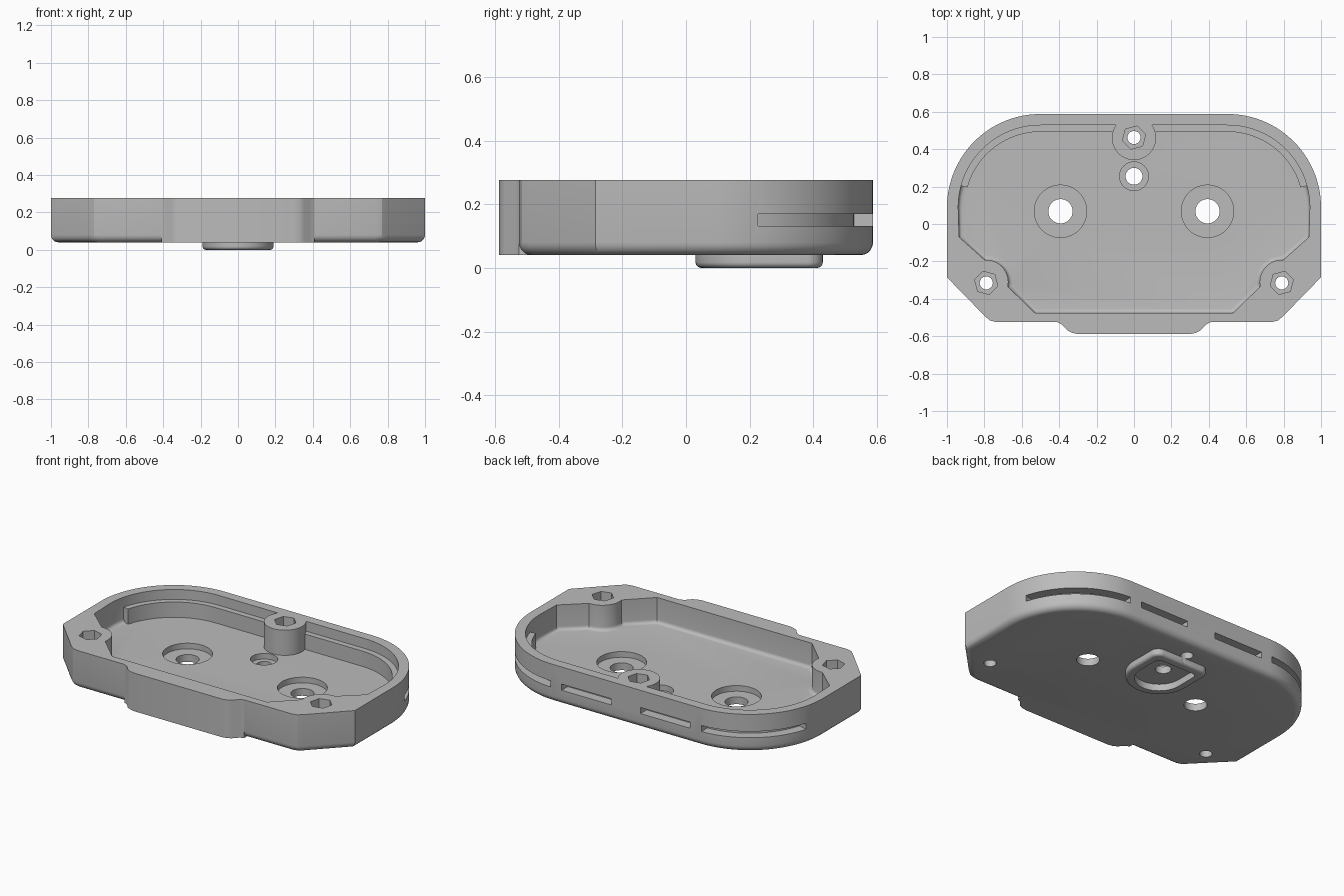
import bpy, bmesh
from math import sin, cos, radians

cube = bpy.data.objects.get("Cube")
if cube:
    bpy.data.objects.remove(cube, do_unlink=True)

grey = bpy.data.materials.new("light_grey")
grey.use_nodes = True
grey.diffuse_color = (0.5, 0.5, 0.5, 1)
grey.node_tree.nodes["Principled BSDF"].inputs["Base Color"].default_value = (0.5, 0.5, 0.5, 1)

BOTTOM, TOP, FLOOR, LEDGE = 0.04, 0.276, 0.12, 0.215
CORNER = (0.5, 0.088)      # centre of the rounded back corner
RADIUS = 0.5


def arc(c, r, a0, a1, n=24):
    steps = [radians(a0 + (a1 - a0) * i / n) for i in range(n + 1)]
    return [(c[0] + r * cos(a), c[1] + r * sin(a)) for a in steps]


def flip(pts):
    return [(-x, y) for x, y in reversed(pts)]


def prism(name, pts, z0, z1, round_bottom=0.0):
    """Extruded outline, with an optional rounded bottom rim."""
    bm = bmesh.new()
    base = bm.faces.new([bm.verts.new((x, y, z0)) for x, y in pts])
    new = bmesh.ops.extrude_face_region(bm, geom=[base], use_keep_orig=True)["geom"]
    for v in new:
        if isinstance(v, bmesh.types.BMVert):
            v.co.z = z1
    bmesh.ops.recalc_face_normals(bm, faces=bm.faces)
    if round_bottom:
        rim = [e for e in bm.edges if all(abs(v.co.z - z0) < 1e-5 for v in e.verts)]
        bmesh.ops.bevel(bm, geom=rim, offset=round_bottom, segments=5,
                        profile=0.5, affect='EDGES', clamp_overlap=True)
        bmesh.ops.recalc_face_normals(bm, faces=bm.faces)
    mesh = bpy.data.meshes.new(name)
    bm.to_mesh(mesh)
    bm.free()
    mesh.materials.append(grey)
    obj = bpy.data.objects.new(name, mesh)
    bpy.context.collection.objects.link(obj)
    return obj


def combine(target, tool, op):
    """Apply a boolean and discard the tool."""
    tool.hide_render = True
    mod = target.modifiers.new("combine", 'BOOLEAN')
    mod.operation, mod.solver, mod.object = op, 'EXACT', tool
    bpy.context.view_layer.objects.active = target
    bpy.ops.object.modifier_apply(modifier=mod.name)
    bpy.data.objects.remove(tool, do_unlink=True)


# Outer shell
half = [(0.735, -0.525), (0.77, -0.516), (0.797, -0.493), (1, -0.285)]
half += arc(CORNER, RADIUS, 0, 90, 32)
tray = prism("tray_body", half + flip(half), BOTTOM, TOP, 0.04)

# Front bump
half = [(0.33, -0.582), (0.355, -0.57), (0.385, -0.537), (0.41, -0.525), (0.41, -0.48)]
half = [(0.30, -0.588)] + half
combine(tray, prism("front_bump", half + flip(half), BOTTOM, TOP), 'UNION')


# Raised pad underneath: round at the front, square at the back
def pad_outline(inset):
    r = 0.19 - inset
    back = 0.43 - inset
    c = max(0.05 - inset * 0.4, 0.02)
    pts = arc((0, 0.22), r, 180, 360, 32)
    pts += arc((r - c, back - c), c, 0, 90, 8)
    return pts + arc((c - r, back - c), c, 90, 180, 8)


combine(tray, prism("bottom_pad", pad_outline(0), 0, 0.08, 0.018), 'UNION')
combine(tray, prism("pad_recess", pad_outline(0.05), -0.05, 0.042), 'DIFFERENCE')

# Cavity, stepping around the front screw posts
half = [(0.53, -0.475)]
half += arc((0.79, -0.31), 0.118, 192, 86, 16)
half += [(0.935, -0.07)] + arc(CORNER, 0.44, 0, 90, 32)
combine(tray, prism("cavity", half + flip(half), FLOOR, 0.4, 0.022), 'DIFFERENCE')

# Ledge along the back wall
half = arc(CORNER, 0.46, 15, 90)
inner = arc(CORNER, 0.405, 15.5, 90)
ledge = half + flip(half) + list(reversed(inner + flip(inner)))
combine(tray, prism("back_ledge", ledge, FLOOR - 0.02, LEDGE), 'UNION')

# Back screw post
post = prism("back_post", arc((0, 0.46), 0.118, 0, 352.5, 47), FLOOR - 0.02, TOP)
combine(tray, post, 'UNION')

# Slots in the outer wall: one curved and one straight on each side
curved = arc(CORNER, 0.44, 16, 88) + arc(CORNER, 0.56, 88, 16)
straight = [(0.1, 0.528), (0.44, 0.528), (0.44, 0.65), (0.1, 0.65)]
for shape in (curved, straight):
    for pts in (shape, flip(shape)):
        combine(tray, prism("slot", pts, 0.132, 0.17), 'DIFFERENCE')


def bore(x, y, r, z0, z1, sides=32, turn=0):
    pts = arc((x, y), r, turn, turn + 360 - 360 / sides, sides - 1)
    combine(tray, prism("bore", pts, z0, z1), 'DIFFERENCE')


# Screw holes with hexagonal nut pockets
for x, y in ((0, 0.462), (0.79, -0.315), (-0.79, -0.315)):
    bore(x, y, 0.035, -0.1, 0.4)
    bore(x, y, 0.064, 0.18, 0.4, 6, 15 if x >= 0 else 45)

# Counterbored holes in the floor
for x, y, wide, narrow in ((0.393, 0.068, 0.14, 0.065), (-0.393, 0.068, 0.14, 0.065),
                           (0, 0.255, 0.077, 0.045)):
    bore(x, y, narrow, -0.1, 0.2, 40)
    bore(x, y, wide, 0.085, 0.2, 48)

# Smooth curves, sharp edges
bpy.ops.object.select_all(action='DESELECT')
tray.select_set(True)
bpy.context.view_layer.objects.active = tray
bpy.ops.object.shade_smooth_by_angle(angle=radians(25))
